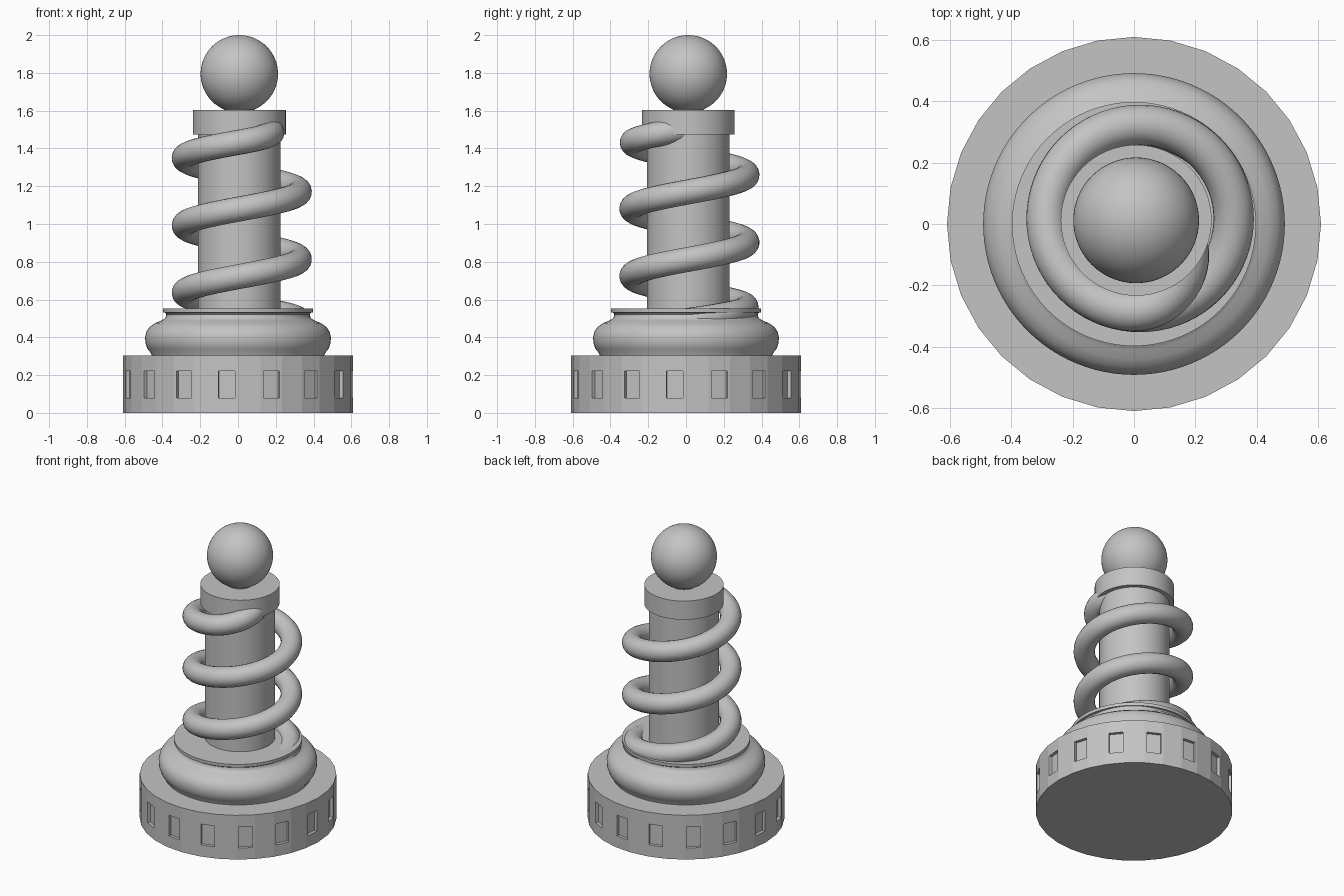
import bpy, bmesh, math

if "Cube" in bpy.data.objects:
    bpy.data.objects.remove(bpy.data.objects["Cube"], do_unlink=True)

# Single plain grey material
grey = bpy.data.materials.new("plain grey")
grey.use_nodes = True
COLOUR = (0.55, 0.55, 0.55, 1)
grey.diffuse_color = COLOUR
for node in grey.node_tree.nodes:
    if node.type == 'BSDF_PRINCIPLED':
        node.inputs["Base Color"].default_value = COLOUR

CX, CY = 0.007, 0.012      # the upper parts sit slightly off the base centre


def smooth(obj, angle=35):
    bpy.ops.object.select_all(action='DESELECT')
    obj.select_set(True)
    bpy.context.view_layer.objects.active = obj
    bpy.ops.object.shade_smooth_by_angle(angle=math.radians(angle))


def lathe(name, profile, sides, x=0, y=0):
    """Closed solid turned around z from (radius, height) points, bottom to top."""
    bm = bmesh.new()
    rings = []
    for r, z in profile:
        rings.append([bm.verts.new((r * math.cos(math.tau * i / sides),
                                    r * math.sin(math.tau * i / sides), z))
                      for i in range(sides)])
    for low, high in zip(rings, rings[1:]):
        for i in range(sides):
            j = (i + 1) % sides
            bm.faces.new((low[i], low[j], high[j], high[i]))
    bm.faces.new(rings[0][::-1])
    bm.faces.new(rings[-1])
    mesh = bpy.data.meshes.new(name)
    bm.to_mesh(mesh)
    bm.free()
    mesh.materials.append(grey)
    obj = bpy.data.objects.new(name, mesh)
    obj.location = (x, y, 0)
    bpy.context.collection.objects.link(obj)
    return obj


# Faceted base with a recessed window in every second side
SIDES = 32
base = lathe("base", [(0.61, 0), (0.61, 0.063), (0.61, 0.237), (0.61, 0.303)], SIDES)
bm = bmesh.new()
bm.from_mesh(base.data)
bm.faces.ensure_lookup_table()
windows = [bm.faces[SIDES + i] for i in range(1, SIDES, 2)]
bmesh.ops.inset_individual(bm, faces=windows, thickness=0.022, depth=0)
bmesh.ops.inset_individual(bm, faces=windows, thickness=0.0005, depth=-0.02)
bm.to_mesh(base.data)
bm.free()

# Rounded pedestal with a thin flange on top
pedestal = lathe("pedestal", [
    (0.455, 0.29), (0.46, 0.315), (0.48, 0.34), (0.49, 0.37), (0.492, 0.40),
    (0.485, 0.43), (0.468, 0.455), (0.44, 0.475), (0.41, 0.487), (0.39, 0.498),
    (0.381, 0.51), (0.38, 0.522), (0.386, 0.53), (0.397, 0.532), (0.398, 0.553)], 96)
smooth(pedestal)

# Column, collar and neck
column = lathe("column", [(0.218, 0.5), (0.218, 1.5)], 64, CX, CY)
smooth(column)
collar = lathe("collar", [(0.246, 1.475), (0.246, 1.603)], 64, CX, CY)
smooth(collar)
neck = lathe("neck", [(0.08, 1.58), (0.08, 1.625)], 48, CX, CY)
smooth(neck)

# Ball on top
bpy.ops.mesh.primitive_uv_sphere_add(segments=64, ring_count=32, radius=0.205,
                                     location=(CX, CY, 1.795))
ball = bpy.context.object
ball.name = "ball"
ball.data.materials.append(grey)
bpy.ops.object.shade_smooth()

# Coil: (angle, radius, height) keys, rising anticlockwise and tucking into the collar
KEYS = [(-30, 0.30, 0.47), (0, 0.30, 0.49), (90, 0.30, 0.56), (180, 0.305, 0.635),
        (900, 0.305, 1.35), (995, 0.305, 1.44), (1030, 0.235, 1.475), (1065, 0.14, 1.50)]


def key_at(angle):
    angle = max(KEYS[0][0], min(KEYS[-1][0], angle))
    for a, b in zip(KEYS, KEYS[1:]):
        if angle <= b[0]:
            t = (angle - a[0]) / (b[0] - a[0])
            return [p + (q - p) * t for p, q in zip(a, b)]


def coil_point(angle):
    near = [key_at(angle + d) for d in range(-15, 16, 3)]
    r, z = (sum(k[i] for k in near) / len(near) for i in (1, 2))
    a = math.radians(angle)
    return (0.02 + r * math.cos(a), 0.018 + r * math.sin(a), z, 1)


curve = bpy.data.curves.new("coil", 'CURVE')
curve.dimensions = '3D'
curve.bevel_depth = 0.066
curve.bevel_resolution = 8
curve.use_fill_caps = True
points = [coil_point(a) for a in range(-30, 1066, 5)]
spline = curve.splines.new('POLY')
spline.points.add(len(points) - 1)
for p, co in zip(spline.points, points):
    p.co = co
curve.materials.append(grey)
coil = bpy.data.objects.new("coil", curve)
bpy.context.collection.objects.link(coil)
bpy.ops.object.select_all(action='DESELECT')
coil.select_set(True)
bpy.context.view_layer.objects.active = coil
bpy.ops.object.convert(target='MESH')
smooth(bpy.context.object, 50)
